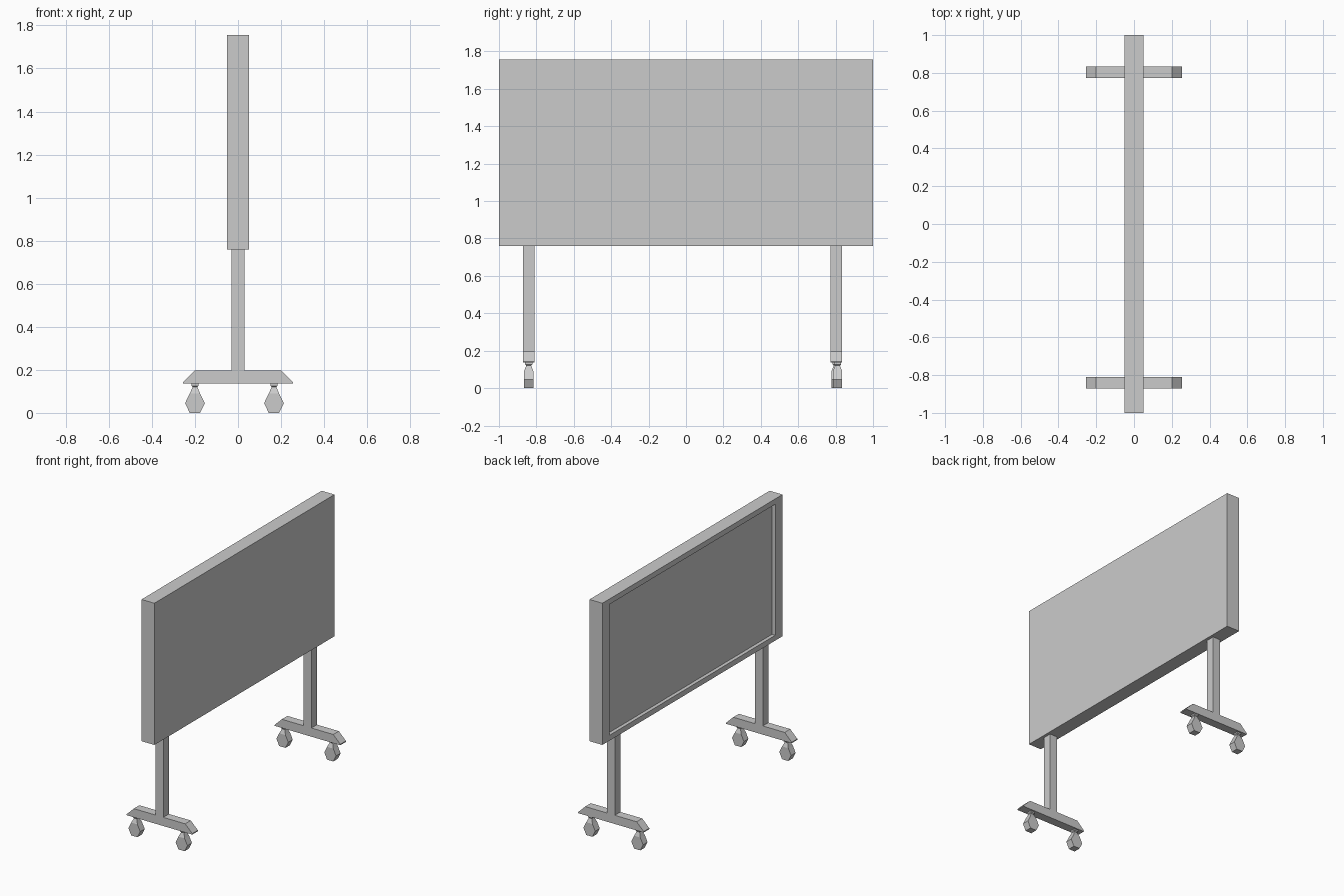
import bpy, bmesh
from mathutils import Vector

if "Cube" in bpy.data.objects:
    bpy.data.objects.remove(bpy.data.objects["Cube"])


def finish(name, bm):
    bmesh.ops.recalc_face_normals(bm, faces=bm.faces)
    mesh = bpy.data.meshes.new(name)
    bm.to_mesh(mesh)
    bm.free()
    obj = bpy.data.objects.new(name, mesh)
    bpy.context.collection.objects.link(obj)
    return obj


def prism(profile, y0, y1):
    """Extrude an (x, z) profile along y."""
    bm = bmesh.new()
    face = bm.faces.new([bm.verts.new((x, y0, z)) for x, z in profile])
    res = bmesh.ops.extrude_face_region(bm, geom=[face], use_keep_orig=True)
    verts = [v for v in res["geom"] if isinstance(v, bmesh.types.BMVert)]
    bmesh.ops.translate(bm, verts=verts, vec=(0, y1 - y0, 0))
    bmesh.ops.recalc_face_normals(bm, faces=bm.faces)
    return bm


def extrude_top(bm, face, rise, half_x, half_y):
    """Extrude a horizontal face upward and resize it."""
    c = face.calc_center_median()
    hx = max(abs(v.co.x - c.x) for v in face.verts)
    hy = max(abs(v.co.y - c.y) for v in face.verts)
    new = bmesh.ops.extrude_discrete_faces(bm, faces=[face])["faces"][0]
    for v in new.verts:
        d = v.co - c
        v.co = c + Vector((d.x * half_x / hx, d.y * half_y / hy, rise))
    return new


# Board with a shallow recess on the -x side
BX, Z0, Z1 = 0.05, 0.76, 1.756
bm = prism([(-BX, Z0), (BX, Z0), (BX, Z1), (-BX, Z1)], -1, 1)
panel = min(bm.faces, key=lambda f: f.calc_center_median().x)
c = panel.calc_center_median()
inner = bmesh.ops.extrude_discrete_faces(bm, faces=[panel])["faces"][0]
for v in inner.verts:
    v.co.y *= 0.92
    v.co.z = c.z + (v.co.z - c.z) * 0.924
floor = bmesh.ops.extrude_discrete_faces(bm, faces=[inner])["faces"][0]
for v in floor.verts:
    v.co.x += 0.025
finish("board", bm)

# Stands: post and chamfered foot in one profile
half = [(0.255, 0.136), (0.255, 0.143), (0.2, 0.197), (0.03, 0.197), (0.03, Z0)]
stand = half + [(-x, z) for x, z in reversed(half)]
hexagon = [(0.046, 0.045), (0.024, 0.09), (-0.024, 0.09),
           (-0.046, 0.045), (-0.024, 0), (0.024, 0)]

for side, yc in (("right", -0.841), ("left", 0.803)):
    finish(f"{side}_stand", prism(stand, yc - 0.031, yc + 0.031))
    # Casters: hexagonal wheel tapering into a neck and mounting plate
    for end, xc in (("back", -0.2), ("front", 0.167)):
        y = yc + (0.007 if side == "left" and end == "front" else 0)
        bm = prism([(x + xc, z) for x, z in hexagon], y - 0.025, y + 0.025)
        top = max(bm.faces, key=lambda f: f.calc_center_median().z)
        top = extrude_top(bm, top, 0.03, 0.011, 0.013)
        top = extrude_top(bm, top, 0.006, 0.016, 0.019)
        extrude_top(bm, top, 0.01, 0.016, 0.019)
        finish(f"{side}_{end}_caster", bm)
